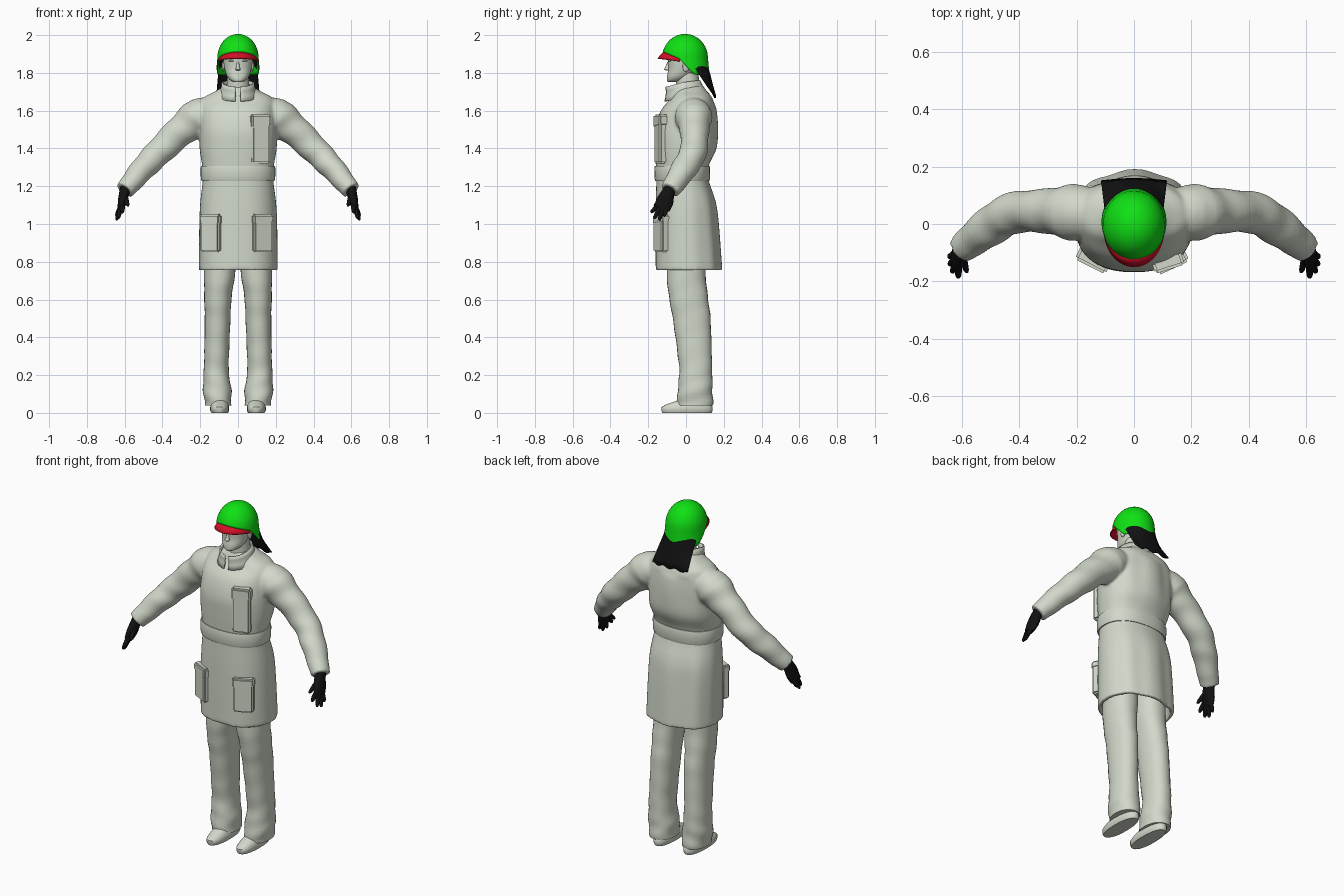
import bpy, bmesh, math
from mathutils import Vector

cube = bpy.data.objects.get("Cube")
if cube:
    bpy.data.objects.remove(cube)


def material(name, rgb):
    m = bpy.data.materials.new(name)
    m.use_nodes = True
    m.diffuse_color = (*rgb, 1)
    bsdf = m.node_tree.nodes["Principled BSDF"]
    bsdf.inputs["Base Color"].default_value = (*rgb, 1)
    bsdf.inputs["Roughness"].default_value = 0.7
    return m


CLOTH = material("pale grey cloth", (0.64, 0.69, 0.59))
GREEN = material("bright green", (0.005, 0.75, 0.007))
RED = material("red", (0.65, 0.005, 0.02))
BLACK = material("black", (0.006, 0.006, 0.006))


def finish(name, bm, mat, angle=50, mirror=False, thick=0):
    bmesh.ops.recalc_face_normals(bm, faces=bm.faces)
    me = bpy.data.meshes.new(name)
    bm.to_mesh(me)
    bm.free()
    ob = bpy.data.objects.new(name, me)
    bpy.context.collection.objects.link(ob)
    me.materials.append(mat)
    if thick:
        ob.modifiers.new("thickness", 'SOLIDIFY').thickness = thick
    if mirror:
        ob.modifiers.new("mirror", 'MIRROR').use_clip = False
    bpy.ops.object.select_all(action='DESELECT')
    bpy.context.view_layer.objects.active = ob
    ob.select_set(True)
    bpy.ops.object.shade_smooth_by_angle(angle=math.radians(angle))
    return ob


def resample(keys, steps):
    """Smooth curve through rows of ring values."""
    out = []
    for i in range(len(keys) - 1):
        p = [keys[max(0, min(len(keys) - 1, i + k))] for k in (-1, 0, 1, 2)]
        for s in range(steps):
            t = s / steps
            out.append([0.5 * (2 * b + (c - a) * t + (2 * a - 5 * b + 4 * c - d) * t * t
                               + (3 * b - a - 3 * c + d) * t ** 3)
                        for a, b, c, d in zip(*p)])
    return out + [list(keys[-1])]


def skin(bm, rows, closed=True, caps=True):
    rows = [[bm.verts.new(p) for p in r] for r in rows]
    n = len(rows[0])
    for r, q in zip(rows, rows[1:]):
        for i in range(n if closed else n - 1):
            j = (i + 1) % n
            bm.faces.new((r[i], r[j], q[j], q[i]))
    if caps:
        bm.faces.new(rows[0])
        bm.faces.new(rows[-1])


def loft(bm, rings, n=24, power=2.0, flat=True, fold=None, sx=1, caps=True):
    """Skin rings of (x, y, z, half width, half depth)."""
    rows = []
    for k, (x, y, z, a, b) in enumerate(rings):
        u, v = Vector((0, 1, 0)), Vector((1, 0, 0))
        if not flat:
            lo, hi = rings[max(k - 1, 0)], rings[min(k + 1, len(rings) - 1)]
            t = (Vector(hi[:3]) - Vector(lo[:3])).normalized()
            u = (u - t * u.dot(t)).normalized()
            v = u.cross(t)
        row = []
        for i in range(n):
            w = 2 * math.pi * i / n
            c, s = math.cos(w), math.sin(w)
            f = 1 + (fold(w, z, k) if fold else 0)
            p = (Vector((x, y, z)) + v * a * f * math.copysign(abs(c) ** (2 / power), c)
                 + u * b * f * math.copysign(abs(s) ** (2 / power), s))
            row.append((p.x * sx, p.y, p.z))
        rows.append(row)
    skin(bm, rows, caps=caps)


# Coat: body with a hollow hem, and both sleeves, fused together
def coat_fold(w, z, k):
    back = max(0, math.sin(w))
    away = min(1, abs(z - 1.27) / 0.25) * (1 if z < 1.62 else 0)
    return 0.028 * away * back * math.cos(8 * w) + 0.008 * away * math.sin(5 * w + 1)


body = [(0, .02, 1.73, .075, .07), (0, .025, 1.70, .125, .088), (0, .03, 1.665, .185, .11),
        (0, .012, 1.60, .20, .146), (0, 0, 1.50, .205, .165), (0, -.003, 1.40, .204, .162),
        (0, -.02, 1.31, .19, .14), (0, -.02, 1.24, .186, .137), (0, -.003, 1.12, .20, .157),
        (0, .004, 1.0, .206, .165), (0, .013, .755, .209, .174)]
lining = [(0, .013, .755, .188, .152), (0, .005, .9, .18, .14), (0, 0, 1.0, .15, .1)]
sleeve = [(.10, .04, 1.60, .06, .07), (.20, .04, 1.57, .098, .098), (.30, .045, 1.495, .083, .078),
          (.42, .038, 1.38, .073, .072), (.51, -.015, 1.285, .064, .068), (.60, -.085, 1.178, .05, .052)]
bm = bmesh.new()
loft(bm, resample(body, 4) + lining, 64, 2.3, fold=coat_fold)


def sleeve_fold(w, z, k):
    return 0.035 * math.sin(k * 1.15 + 2 * math.cos(w)) * (1 if 6 < k < 28 else 0)


for side in (1, -1):
    loft(bm, resample(sleeve, 6), 28, flat=False, fold=sleeve_fold, sx=side)
coat = finish("coat", bm, CLOTH)
remesh = coat.modifiers.new("fuse", 'REMESH')
remesh.mode = 'VOXEL'
remesh.voxel_size = 0.009
remesh.use_smooth_shade = True
relax = coat.modifiers.new("relax", 'SMOOTH')
relax.factor, relax.iterations = 0.5, 4

# Belt
bm = bmesh.new()
loft(bm, [(0, -.02, z, a, a - .05) for z, a in
          ((1.228, .18), (1.228, .193), (1.24, .197), (1.295, .198), (1.308, .195), (1.308, .18))], 48, 2.3)
finish("belt", bm, CLOTH)

# Collar, open at the front like a folded stand
bm = bmesh.new()
rows = []
for r, z in ((.112, 1.675), (.098, 1.70), (.089, 1.728), (.086, 1.75)):
    row = []
    for i in range(33):
        w = -math.pi / 2 + math.radians(8) + (2 * math.pi - math.radians(16)) * i / 32
        front = max(0, -math.sin(w))
        row.append((r * math.cos(w), .0 + r * 1.08 * math.sin(w) - (z - 1.69) * .3,
                    z - .025 * front + .012 * max(0, math.sin(w))))
    rows.append(row)
skin(bm, rows, closed=False, caps=False)
finish("collar", bm, CLOTH, thick=.008)


# Pockets with flaps
def pocket(name, x, y, z, wide, tall, turn):
    for part, dz, h, grow, out in (("body", 0, tall, 0, 0),
                                   ("flap", tall / 2 - tall * .14, tall * .28, .008, .006)):
        bm = bmesh.new()
        bmesh.ops.create_cube(bm, size=1)
        for v in bm.verts:
            v.co.x *= wide + grow
            v.co.y *= .045 + out
            v.co.z *= h
        if part == "flap":
            for v in bm.verts:
                if v.co.z < 0 and v.co.x * turn > 0:
                    v.co.z += .012
        bmesh.ops.bevel(bm, geom=bm.edges[:], offset=.009, segments=2, affect='EDGES')
        ob = finish(name + "_" + part, bm, CLOTH)
        ob.location = (x, y, z + dz)
        ob.rotation_euler.z = math.radians(turn)


pocket("left_hip_pocket", .128, -.131, .952, .112, .20, 25)
pocket("right_hip_pocket", -.142, -.126, .952, .112, .20, -27)
pocket("chest_pocket", .118, -.133, 1.45, .10, .26, 18)


# Trousers
def leg_fold(w, z, k):
    low = max(0, 1 - z / .45)
    return 0.012 * math.sin(k * 1.3 + 2 * math.sin(w)) + 0.025 * low * math.sin(k * 1.1 + 2 * w)


leg = [(.098, .0, 1.02, .085, .10), (.097, 0, .76, .083, .103), (.106, .012, .62, .073, .103),
       (.108, .03, .50, .068, .10), (.112, .043, .35, .066, .092), (.115, .052, .22, .066, .087),
       (.110, .048, .12, .075, .092), (.105, .048, .04, .068, .096)]
bm = bmesh.new()
loft(bm, resample(leg, 5), 28, 2.2, fold=leg_fold)
finish("trouser_legs", bm, CLOTH, 60, mirror=True)

# Shoes
shoe = [(.097, .005, 0, .044, .13), (.097, .005, .012, .05, .136), (.097, .005, .03, .05, .136),
        (.097, .015, .046, .046, .118), (.097, .035, .062, .04, .09), (.097, .05, .085, .035, .065)]
bm = bmesh.new()
loft(bm, shoe, 28, 2.3)
finish("shoes", bm, CLOTH, mirror=True)

# Gloves: palm, four fingers and a thumb
palm = [(.592, -.075, 1.20, .03, .032), (.602, -.095, 1.165, .027, .035),
        (.612, -.112, 1.12, .024, .046), (.622, -.128, 1.08, .016, .042)]
bm = bmesh.new()
loft(bm, resample(palm, 3), 16, flat=False)
tips = [((.612, -.145, 1.10), (.612, -.187, 1.06)), ((.620, -.138, 1.09), (.634, -.168, 1.028)),
        ((.622, -.120, 1.09), (.643, -.142, 1.02)), ((.622, -.103, 1.09), (.645, -.115, 1.04)),
        ((.598, -.11, 1.15), (.582, -.168, 1.095))]
for root, tip in tips:
    root, tip = Vector(root), Vector(tip)
    loft(bm, [(*root.lerp(tip, t), r, r) for t, r in ((0, .013), (.5, .0125), (.85, .010), (1, .005))],
         10, flat=False)
finish("gloves", bm, BLACK, 60, mirror=True)

# Head and neck
head = [(0, -.068, 1.752, .022, .028), (0, -.055, 1.762, .042, .046), (0, -.038, 1.785, .06, .062),
        (0, -.02, 1.82, .071, .074), (0, -.012, 1.86, .077, .084), (0, -.01, 1.90, .077, .088),
        (0, -.01, 1.94, .06, .07)]
bm = bmesh.new()
loft(bm, resample(head, 4), 32, 2.2)
loft(bm, [(0, .015, 1.66, .066, .066), (0, .005, 1.80, .055, .06)], 24)
finish("head", bm, CLOTH, 60)


def blob(bm, centre, size):
    made = bmesh.ops.create_uvsphere(bm, u_segments=14, v_segments=9, radius=1)["verts"]
    for v in made:
        v.co = Vector(centre) + Vector(c * s for c, s in zip(v.co, size))


# Facial features
bm = bmesh.new()
loft(bm, [(0, -.098, 1.812, .009, .008), (0, -.1, 1.818, .014, .016), (0, -.097, 1.83, .009, .013),
          (0, -.09, 1.858, .006, .009)], 12)
blob(bm, (0, -.091, 1.793), (.022, .008, .004))
blob(bm, (0, -.088, 1.785), (.018, .009, .005))
blob(bm, (0, -.084, 1.767), (.018, .014, .011))
for side in (1, -1):
    blob(bm, (.03 * side, -.085, 1.865), (.022, .010, .006))
    blob(bm, (.029 * side, -.079, 1.848), (.012, .009, .006))
    blob(bm, (.077 * side, .0, 1.835), (.008, .018, .03))
finish("face_features", bm, CLOTH, 60)


# Helmet shell with a rim that drops toward the back
def rim_height(y):
    if y < -.03:
        return 1.875 + .035 * min(1, (-.03 - y) / .085)
    return 1.875 - .085 * min(1, (y + .03) / .075)


def shell_point(w, z, grow=0):
    k = (z - 1.88) / .12
    r = math.sqrt(max(0, 1 - k * k)) if k > 0 else 1 + (1.88 - z) * .9
    return ((.103 * r + grow) * math.cos(w), -.005 + (.115 * r + grow) * math.sin(w), z)


SEG = 48
bm = bmesh.new()
rows = []
for k in range(1, 17):
    t = 1 - math.cos(k / 16 * math.pi / 2)
    rows.append([shell_point(w, 2 - (2 - rim_height(.115 * math.sin(w))) * t)
                 for w in (2 * math.pi * i / SEG for i in range(SEG))])
skin(bm, rows, caps=False)
bm.verts.ensure_lookup_table()
bm.faces.new(bm.verts[:SEG])
finish("helmet", bm, GREEN, 60, thick=-.006)

# Red brim sloping out of the front rim
bm = bmesh.new()
rows = [[], [], []]
for i in range(33):
    w = -math.pi / 2 + math.radians(76) * (i / 16 - 1)
    front = -math.sin(w)
    z = rim_height(.115 * math.sin(w))
    for j, row in enumerate(rows):
        row.append(shell_point(w, z + .004 - j * (.006 + .012 * front), .002 + .014 * j * front ** 2))
skin(bm, rows, closed=False, caps=False)
finish("helmet_brim", bm, RED, thick=.006)

# Neck cloth hanging from the helmet to the upper back
bm = bmesh.new()
rows = []
for k in range(7):
    t = k / 6
    row = []
    for i in range(25):
        w = math.pi * i / 24
        top = Vector((.099 * math.cos(w), .02 + .09 * math.sin(w), 1.865))
        low = Vector((.115 * (1 - i / 12), .152 + .008 * math.sin(w), 1.675 + .006 * math.cos(6 * w)))
        row.append(top.lerp(low, t))
    rows.append(row)
skin(bm, rows, closed=False, caps=False)
finish("neck_cloth", bm, BLACK, 60, thick=.006)
